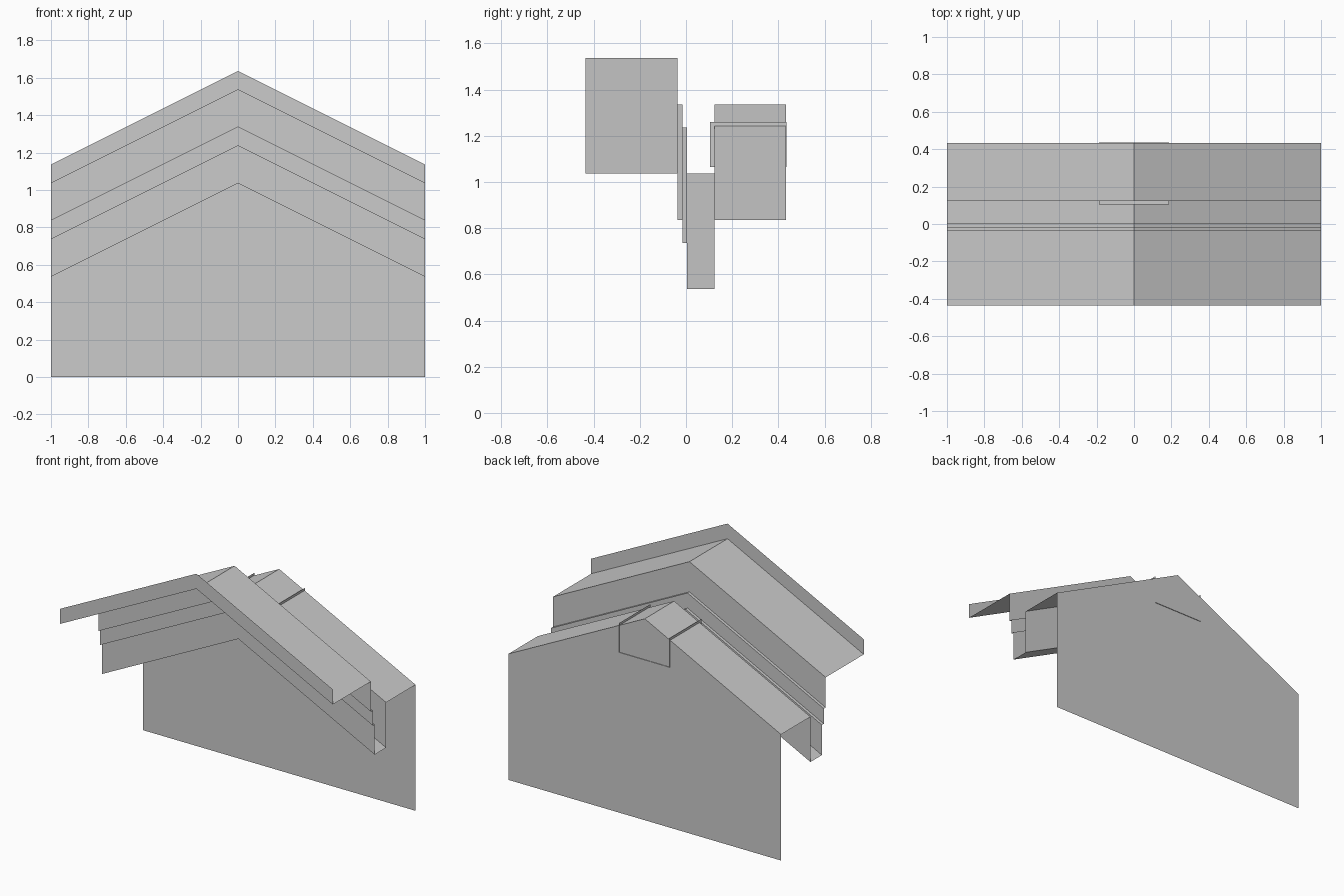
import bpy
import bmesh

cube = bpy.data.objects.get("Cube")
if cube:
    bpy.data.objects.remove(cube, do_unlink=True)

grey = bpy.data.materials.new("plain_grey")
grey.use_nodes = True
COLOUR = (0.6, 0.6, 0.6, 1.0)
grey.diffuse_color = COLOUR
grey.node_tree.nodes["Principled BSDF"].inputs["Base Color"].default_value = COLOUR

DROP = 0.5  # fall from ridge to eave


def sheet(name, rows):
    """Skin between successive rows of points."""
    bm = bmesh.new()
    rows = [[bm.verts.new(p) for p in row] for row in rows]
    for a, b in zip(rows, rows[1:]):
        for i in range(len(a) - 1):
            bm.faces.new((a[i], a[i + 1], b[i + 1], b[i]))
    mesh = bpy.data.meshes.new(name)
    bm.to_mesh(mesh)
    bm.free()
    mesh.materials.append(grey)
    obj = bpy.data.objects.new(name, mesh)
    bpy.context.collection.objects.link(obj)
    return obj


def gable(y, ridge):
    """Chevron line across the full width."""
    return [(-1, y, ridge - DROP), (0, y, ridge), (1, y, ridge - DROP)]


def gable_sheet(name, *profile):
    return sheet(name, [gable(y, z) for y, z in profile])


# Front edge board and overhanging roof
gable_sheet("front_fascia", (-0.435, 1.536), (-0.435, 1.636))
gable_sheet("front_overhang", (-0.036, 1.536), (-0.435, 1.536))

# Stepped trim under the overhang
gable_sheet("upper_step", (-0.036, 1.336), (-0.036, 1.536))
gable_sheet("upper_ledge", (-0.016, 1.336), (-0.036, 1.336))
gable_sheet("middle_step", (-0.016, 1.236), (-0.016, 1.336))
gable_sheet("middle_ledge", (0.004, 1.236), (-0.016, 1.236))
gable_sheet("lower_step", (0.004, 1.036), (0.004, 1.236))

# Sloping valley between the trim and the rear roof
gable_sheet("valley_floor", (0.124, 1.036), (0.004, 1.036))
gable_sheet("valley_back", (0.124, 1.036), (0.124, 1.336))

# Rear roof and the full-height wall
BACK = 0.432
gable_sheet("rear_roof", (BACK, 1.336), (0.124, 1.336))
sheet("back_wall", [gable(BACK, 1.336), [(x, BACK, 0) for x in (-1, 0, 1)]])

# Open channel let through the rear roof under the ridge
HALF, LOW, HIGH = 0.186, 1.065, 1.259
section = [(-HALF, HIGH), (-HALF, LOW), (HALF, LOW), (HALF, HIGH)]
sheet("ridge_channel", [[(x, y, z) for x, z in section] for y in (0.104, 0.436)])
